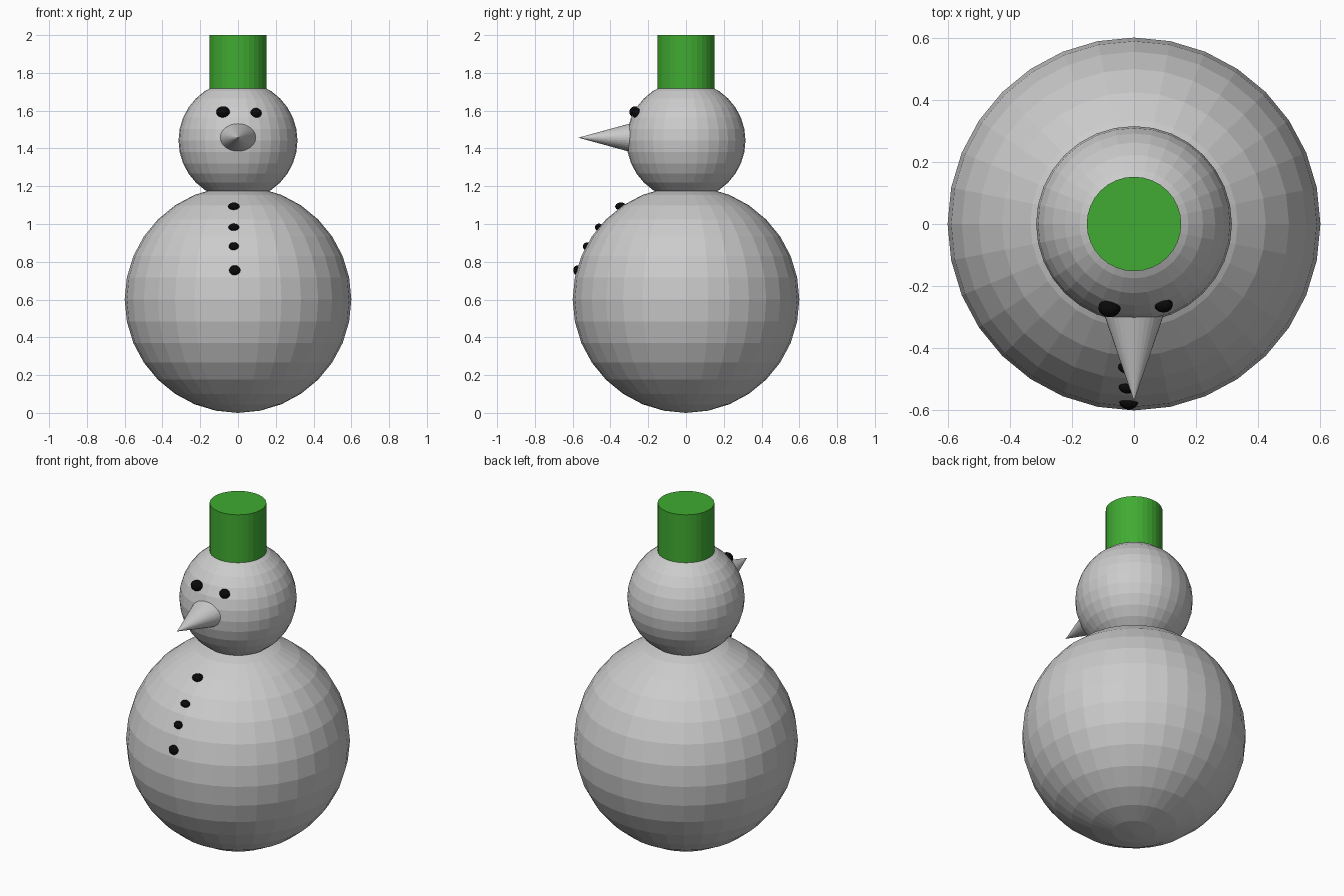
import bpy
import math

if "Cube" in bpy.data.objects:
    bpy.data.objects.remove(bpy.data.objects["Cube"])


def material(name, rgb):
    m = bpy.data.materials.new(name)
    m.diffuse_color = (*rgb, 1.0)
    m.use_nodes = True
    m.node_tree.nodes["Principled BSDF"].inputs["Base Color"].default_value = m.diffuse_color
    return m


snow = material("snow_grey", (0.6, 0.6, 0.6))
green = material("hat_green", (0.052, 0.41, 0.032))
black = material("coal_black", (0.003, 0.003, 0.003))


def finish(name, mat):
    ob = bpy.context.object
    ob.name = name
    ob.data.materials.append(mat)
    return ob


def ball(name, loc, radii, mat, segments=32, rings=16):
    bpy.ops.mesh.primitive_uv_sphere_add(segments=segments, ring_count=rings, radius=1, location=loc)
    ob = finish(name, mat)
    ob.scale = radii
    return ob


# Flat-faced snowballs
ball("body", (0, 0, 0.6), (0.6, 0.6, 0.6), snow)
ball("head", (0, 0, 1.442), (0.315, 0.315, 0.315), snow)

# Tall brimless hat, sunk into the head
bpy.ops.mesh.primitive_cylinder_add(vertices=32, radius=0.152, depth=0.34, location=(0, 0, 1.83))
finish("hat", green)

# Nose: flattened cone pointing forward, base hidden in the head
base_y, tip_y = -0.26, -0.57
bpy.ops.mesh.primitive_cone_add(vertices=32, radius1=1, radius2=0, depth=base_y - tip_y,
                                location=(0, (base_y + tip_y) / 2, 1.457),
                                rotation=(math.pi / 2, 0, 0))
nose = finish("nose", snow)
nose.scale = (0.107, 0.085, 1)

# Slightly uneven coal eyes
ball("left_eye", (-0.079, -0.270, 1.593), (0.036, 0.030, 0.030), black, 16, 10)
ball("right_eye", (0.095, -0.260, 1.587), (0.030, 0.025, 0.027), black, 16, 10)

# Coal buttons down the front: x, y, z, radii
buttons = [
    (-0.022, -0.345, 1.093, (0.030, 0.030, 0.021)),
    (-0.022, -0.460, 0.982, (0.029, 0.022, 0.020)),
    (-0.022, -0.524, 0.881, (0.027, 0.022, 0.022)),
    (-0.017, -0.574, 0.754, (0.030, 0.023, 0.027)),
]
for i, (x, y, z, radii) in enumerate(buttons, 1):
    ball(f"button_{i}", (x, y, z), radii, black, 16, 10)
